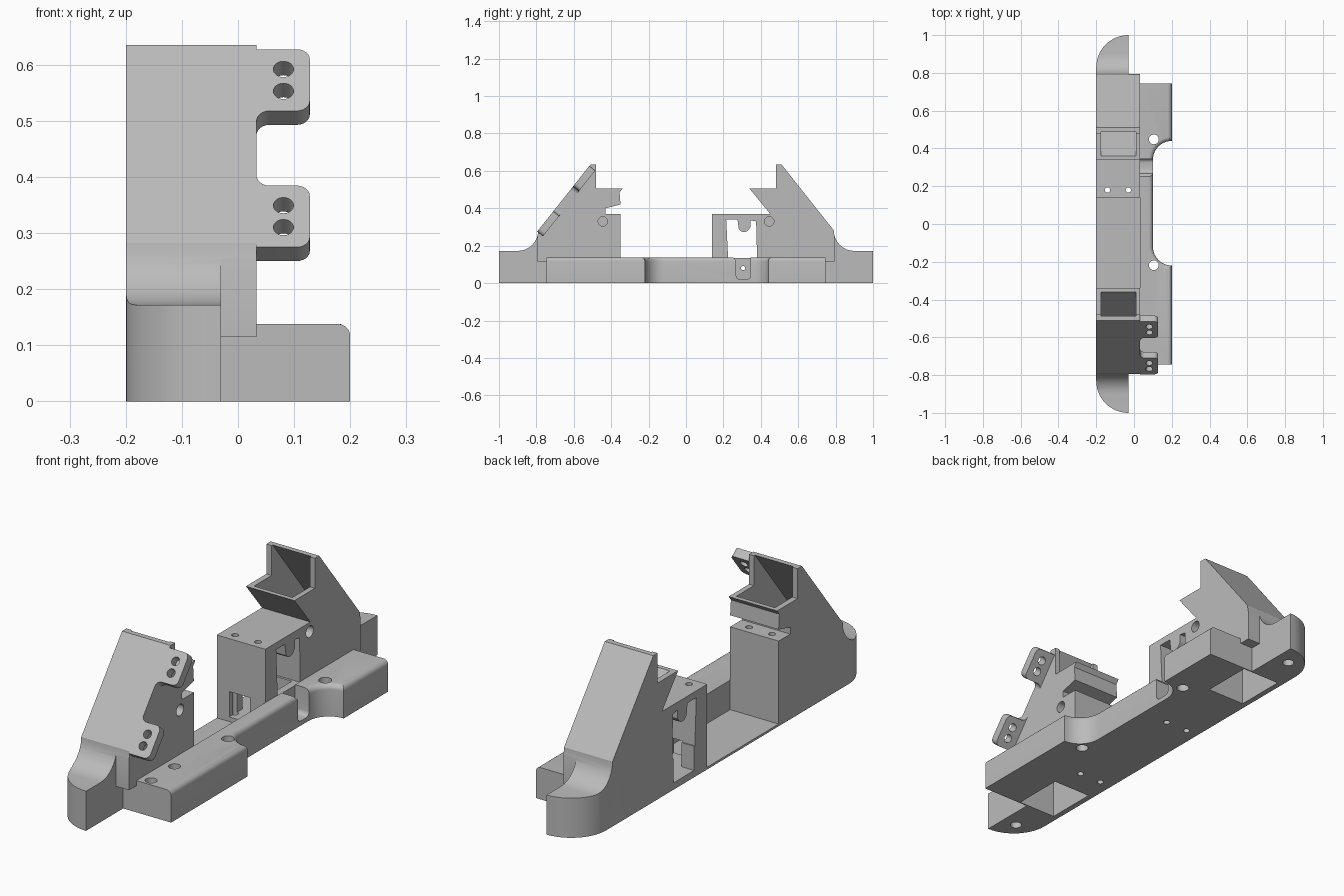
import bpy, bmesh
from math import sin, cos, pi, radians
from mathutils import Matrix

cube = bpy.data.objects.get("Cube")
if cube:
    bpy.data.objects.remove(cube, do_unlink=True)

grey = bpy.data.materials.new("plain grey")
grey.use_nodes = True
grey.diffuse_color = (0.5, 0.5, 0.5, 1)
grey.node_tree.nodes["Principled BSDF"].inputs["Base Color"].default_value = (0.5, 0.5, 0.5, 1)


def arc(cx, cy, r, a0, a1, n=8):
    steps = [radians(a0 + (a1 - a0) * i / n) for i in range(n + 1)]
    return [(cx + r * cos(a), cy + r * sin(a)) for a in steps]


def circle(cx, cy, r):
    return arc(cx, cy, r, 0, 360, 24)[:-1]


def prism(name, outline, axis, a, b, flip=1):
    """Extrude an outline: in (y, z) along x, or in (x, y) along z."""
    bm = bmesh.new()
    if axis == "x":
        ring = [bm.verts.new((a, flip * p, q)) for p, q in outline]
        shift = (b - a, 0, 0)
    else:
        ring = [bm.verts.new((p, flip * q, a)) for p, q in outline]
        shift = (0, 0, b - a)
    face = bm.faces.new(ring)
    new = bmesh.ops.extrude_face_region(bm, geom=[face])["geom"]
    bmesh.ops.translate(bm, vec=shift, verts=[v for v in new if isinstance(v, bmesh.types.BMVert)])
    bmesh.ops.recalc_face_normals(bm, faces=bm.faces)
    mesh = bpy.data.meshes.new(name)
    bm.to_mesh(mesh)
    bm.free()
    mesh.materials.append(grey)
    obj = bpy.data.objects.new(name, mesh)
    bpy.context.collection.objects.link(obj)
    return obj


def block(x0, x1, y0, y1, z0, z1, flip=1):
    return prism("cutter", [(x0, y0), (x1, y0), (x1, y1), (x0, y1)], "z", z0, z1, flip)


def cut(obj, cutters):
    for c in cutters:
        mod = obj.modifiers.new("cut", "BOOLEAN")
        mod.operation = "DIFFERENCE"
        mod.solver = "EXACT"
        mod.object = c
        bpy.context.view_layer.objects.active = obj
        bpy.ops.object.modifier_apply(modifier=mod.name)
        bpy.data.objects.remove(c, do_unlink=True)


def smooth(obj):
    bpy.ops.object.select_all(action="DESELECT")
    obj.select_set(True)
    bpy.context.view_layer.objects.active = obj
    bpy.ops.object.shade_smooth_by_angle(angle=radians(30))


LEFT, INNER, SIDE = -0.2, -0.03, 0.033

# Towers: sloped hollow chute, curved foot and a mounting block
outer = [(1, 0), (1, 0.172)] + arc(0.9, 0.282, 0.11, 270, 180) + [(0.51, 0.635), (0.48, 0.635), (0.48, 0.505), (0.34, 0.505)]
front_neck = [(0.355, 0.485), (0.35, 0.42), (0.43, 0.4), (0.43, 0.37), (0.35, 0.37), (0.35, 0)]
rear_neck = [(0.45, 0.37), (0.14, 0.37), (0.14, 0)]
chute = [(0.36, 0.66), (0.36, 0.505), (0.51, 0.318), (0.51, -0.01), (0.74, -0.01),
         (0.74, 0.315), (0.487, 0.635), (0.475, 0.66)]
towers = {}
for name, flip, neck, screw_y in (("front_tower", -1, front_neck, 0.39), ("rear_tower", 1, rear_neck, 0.18)):
    tower = prism(name, outer + neck, "x", LEFT, SIDE, flip)
    corner = [(-0.3, 0.83), (-0.3, 1.1), (INNER, 1.1)] + arc(INNER, 0.83, 0.17, 90, 180, 12)
    cutters = [
        block(INNER, 0.1, 0.795, 1.1, -0.1, 0.5, flip),
        block(INNER, 0.1, 0.745, 0.9, -0.1, 0.115, flip),
        prism("cutter", corner, "z", -0.1, 0.5, flip),
        prism("cutter", chute, "x", -0.175, 0.01, flip),
        prism("cutter", circle(0.445, 0.33, 0.025), "x", -0.1, 0.1, flip),
        prism("cutter", circle(-0.1, 0.9, 0.024), "z", -0.1, 0.1, flip),
    ]
    for x in (-0.14, -0.03):
        cutters.append(prism("cutter", circle(x, screw_y, 0.014), "z", -0.1, 0.4, flip))
    cut(tower, cutters)
    towers[name] = tower

# Window, cable cavity and front pocket in the rear tower
window = [(0.225, 0.135), (0.38, 0.135), (0.375, 0.33), (0.345, 0.335), (0.345, 0.3)]
window += arc(0.31, 0.305, 0.032, 330, 210, 6) + [(0.275, 0.34), (0.215, 0.34)]
cut(towers["rear_tower"], [
    prism("cutter", window, "x", -0.3, 0.1),
    block(-0.3, 0.0, 0.23, 0.37, 0.03, 0.2),
    block(-0.14, -0.04, 0.1, 0.25, 0.03, 0.14),
    prism("cutter", circle(0.305, 0.08, 0.011), "x", -0.1, 0.1),
])
for tower in towers.values():
    smooth(tower)

# Side rail with a curved recess and rounded top edge
RAIL_TOP = 0.138
plan = [(SIDE, -0.745), (0.2, -0.745)] + arc(0.2, -0.12, 0.1, 270, 180, 10)
plan += arc(0.2, 0.34, 0.1, 180, 90, 10) + [(0.2, 0.745), (SIDE, 0.745)]
rail = prism("side_rail", plan, "z", 0, RAIL_TOP)
bm = bmesh.new()
bm.from_mesh(rail.data)
rim = []
for e in bm.edges:
    a, b = (v.co for v in e.verts)
    at_end = abs(a.y) > 0.74 and abs(a.y - b.y) < 0.001
    at_wall = a.x < 0.04 and b.x < 0.04
    if min(a.z, b.z) > 0.13 and not at_end and not at_wall:
        rim.append(e)
bmesh.ops.bevel(bm, geom=rim, offset=0.022, segments=5, profile=0.5, affect="EDGES")
bm.to_mesh(rail.data)
bm.free()
slot = [(0.25, 0.2), (0.25, 0.14), (0.268, 0.12)] + arc(0.288, 0.04, 0.02, 180, 270, 4)
slot += arc(0.325, 0.04, 0.02, 270, 360, 4) + [(0.345, 0.2)]
cut(rail, [prism("cutter", slot, "x", 0.0, 0.25)]
    + [prism("cutter", circle(0.105, y, 0.026), "z", -0.1, 0.3) for y in (-0.218, 0.448)]
    + [prism("cutter", circle(0.08, y, 0.024), "z", 0.05, 0.3) for y in (-0.55, -0.71)])
smooth(rail)

# Thin floor between the towers
prism("floor_plate", [(LEFT, -0.35), (SIDE, -0.35), (SIDE, 0.14), (LEFT, 0.14)], "z", 0, 0.01)

# Mounting lugs lying flush with the front slope
tilt = Matrix(((1, 0, 0, 0), (0, 0.622, -0.783, -0.51), (0, 0.783, 0.622, 0.635), (0, 0, 0, 1)))
R, TIP = 0.023, 0.128
for name, mid, d in (("lower_lug", -0.39, 1), ("upper_lug", -0.08, -1)):
    half = [(SIDE, -0.07)] + arc(TIP - R, -0.07 + R, R, 270, 360, 6) + arc(TIP - R, 0.07 - R, R, 0, 90, 6)
    half += arc(SIDE + R, 0.07 + R, R, 270, 180, 6)
    lug = prism(name, [(x, mid + d * u) for x, u in half], "z", -0.04, 0)
    cut(lug, [prism("cutter", circle(0.081, mid + o, 0.018), "z", -0.1, 0.1) for o in (-0.025, 0.025)])
    lug.data.transform(tilt)
    smooth(lug)
